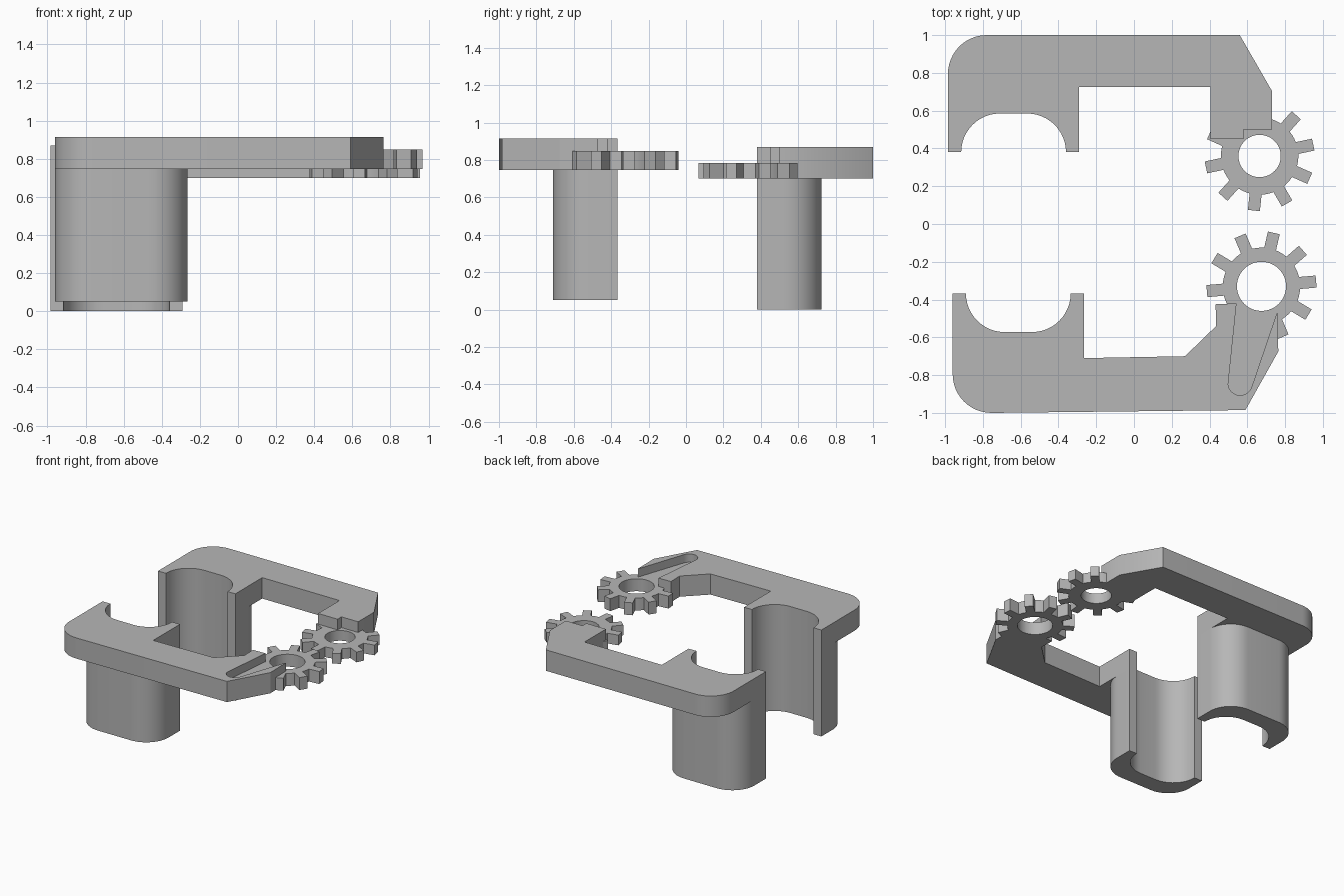
import bpy, bmesh
from math import sin, cos, asin, radians, sqrt

if "Cube" in bpy.data.objects:
    bpy.data.objects.remove(bpy.data.objects["Cube"], do_unlink=True)

grey = bpy.data.materials.new("plain_grey")
grey.use_nodes = True
colour = (0.47, 0.47, 0.47, 1)
grey.diffuse_color = colour
grey.node_tree.nodes["Principled BSDF"].inputs["Base Color"].default_value = colour


def arc(cx, cy, r, start, end, n=12):
    angles = [radians(start + (end - start) * i / n) for i in range(n + 1)]
    return [(cx + r * cos(a), cy + r * sin(a)) for a in angles]


def finish(name, bm):
    bmesh.ops.recalc_face_normals(bm, faces=bm.faces)
    mesh = bpy.data.meshes.new(name)
    bm.to_mesh(mesh)
    bm.free()
    mesh.materials.append(grey)
    obj = bpy.data.objects.new(name, mesh)
    bpy.context.collection.objects.link(obj)
    return obj


def smooth(obj):
    bpy.ops.object.select_all(action='DESELECT')
    obj.select_set(True)
    bpy.context.view_layer.objects.active = obj
    bpy.ops.object.shade_smooth_by_angle(angle=radians(30))


def prism(name, outline, z0, z1, side=1):
    """Extrude a flat outline; side=-1 flips it to the front half."""
    bm = bmesh.new()
    face = bm.faces.new([bm.verts.new((x, y * side, z0)) for x, y in outline])
    top = bmesh.ops.extrude_face_region(bm, geom=[face])["geom"]
    verts = [v for v in top if isinstance(v, bmesh.types.BMVert)]
    bmesh.ops.translate(bm, verts=verts, vec=(0, 0, z1 - z0))
    return finish(name, bm)


def gear(name, cx, cy, bore, phase, z0, z1, teeth=10, root=0.205, tip=0.292, half=0.032):
    """Ring with square teeth around a round bore."""
    base, end = asin(half / root), asin(half / tip)
    pitch = radians(360 / teeth)
    gap = pitch - 2 * base
    pattern = [(-base, root), (-end, tip), (0, sqrt(tip**2 - half**2)), (end, tip),
               (base, root), (base + gap / 3, root), (base + gap * 2 / 3, root)]
    bm = bmesh.new()
    columns = []
    for i in range(teeth):
        for a, r in pattern:
            t = radians(phase) + i * pitch + a
            columns.append([bm.verts.new((cx + q * cos(t), cy + q * sin(t), z))
                            for q, z in ((bore, z0), (r, z0), (r, z1), (bore, z1))])
    for i, col in enumerate(columns):
        nxt = columns[(i + 1) % len(columns)]
        for k in range(4):
            m = (k + 1) % 4
            bm.faces.new((col[k], col[m], nxt[m], nxt[k]))
    smooth(finish(name, bm))


def cradle(x0, tip):
    """Rounded recess shared by the arm and the shell, from left tip to right tip."""
    wall, width, r = 0.07, 0.695, 0.205
    left, right = x0 + wall, x0 + width - wall
    return ([(x0, tip)] + arc(left + r, tip, r, 180, 90)
            + arc(right - r, tip, r, 90, 0) + [(x0 + width, tip)])


def shell(name, x0, tip, z0, z1, side):
    """Hanging half tube with rounded outer corners."""
    r, x1, back = 0.2, x0 + 0.695, tip + 0.345
    outer = arc(x1 - r, back - r, r, 0, 90) + arc(x0 + r, back - r, r, 90, 180)
    smooth(prism(name, cradle(x0, tip) + outer, z0, z1, side))


def arm(name, x0, tip, hook, z0, z1, side):
    """Flat bracket: cradle, straight bar, hooked end, rounded far corner."""
    corner = arc(x0 + 0.205, 0.795, 0.205, 90, 180)
    return prism(name, cradle(x0, tip) + hook + corner, z0, z1, side)


# Rear half
rear_hook = [(-0.29, 0.725), (0.405, 0.725), (0.405, 0.45), (0.58, 0.45),
             (0.58, 0.5), (0.73, 0.5), (0.73, 0.705), (0.56, 1.0)]
smooth(arm("rear_arm", -0.985, 0.38, rear_hook, 0.70, 0.87, 1))
shell("rear_shell", -0.985, 0.38, 0.0, 0.70, 1)
gear("rear_gear", 0.665, 0.36, 0.112, 12, 0.70, 0.783)

# Front half
front_hook = [(-0.265, 0.71), (0.27, 0.70), (0.435, 0.54), (0.432, 0.425), (0.543, 0.42),
              (0.6, 0.5), (0.72, 0.5), (0.76, 0.47), (0.764, 0.675), (0.59, 0.985)]
front_arm = arm("front_arm", -0.96, 0.367, front_hook, 0.747, 0.915, -1)
shell("front_shell", -0.96, 0.367, 0.05, 0.747, -1)
gear("front_gear", 0.675, -0.33, 0.13, 5, 0.747, 0.848)

# Tapered slot sunk into the top of the front arm
slot = [(0.55, 0.35), (0.797, 0.35)] + arc(0.562, 0.843, 0.064, 18, 174)
cutter = prism("slot_cutter", slot, 0.848, 1.0, -1)
cutter.hide_render = True
cut = front_arm.modifiers.new("slot", 'BOOLEAN')
cut.operation = 'DIFFERENCE'
cut.solver = 'EXACT'
cut.object = cutter
bpy.context.view_layer.objects.active = front_arm
bpy.ops.object.modifier_apply(modifier=cut.name)
bpy.data.objects.remove(cutter, do_unlink=True)
smooth(front_arm)
